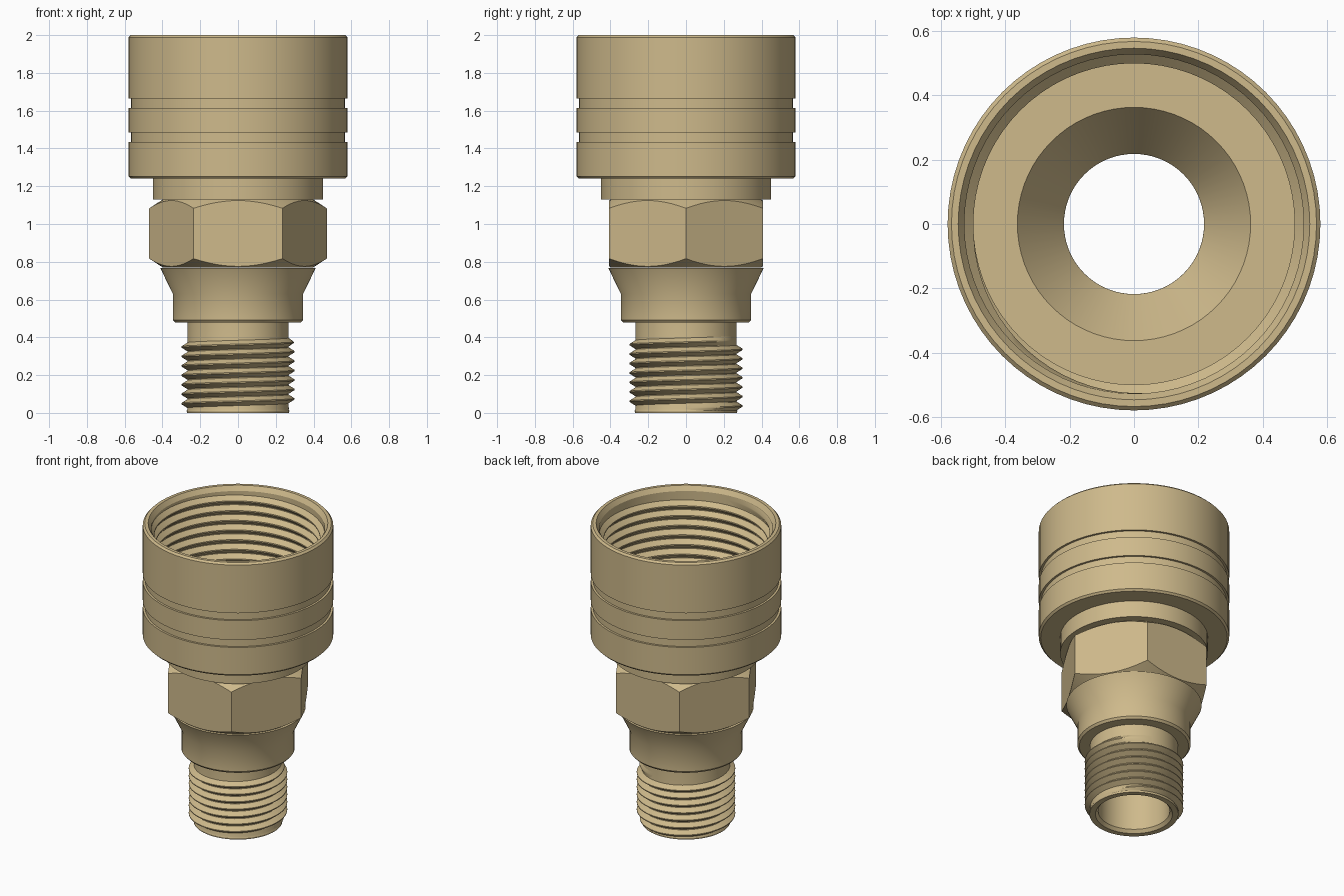
import bpy, bmesh, math

cube = bpy.data.objects.get("Cube")
if cube:
    bpy.data.objects.remove(cube, do_unlink=True)

SEG = 72
BORE = 0.218

brass = bpy.data.materials.new("satin brass")
brass.use_nodes = True
colour = (0.62, 0.49, 0.26, 1)
brass.diffuse_color = colour
brass.node_tree.nodes["Principled BSDF"].inputs["Base Color"].default_value = colour


def finish(bm, name):
    bmesh.ops.recalc_face_normals(bm, faces=bm.faces)
    mesh = bpy.data.meshes.new(name)
    bm.to_mesh(mesh)
    bm.free()
    mesh.materials.append(brass)
    ob = bpy.data.objects.new(name, mesh)
    bpy.context.collection.objects.link(ob)
    bpy.ops.object.select_all(action='DESELECT')
    ob.select_set(True)
    bpy.context.view_layer.objects.active = ob
    bpy.ops.object.shade_smooth_by_angle(angle=math.radians(30))
    return ob


def lathe(name, profile):
    """Revolve a closed (r, z) loop; profile may be a function of the angle."""
    bm = bmesh.new()
    rings = []
    for i in range(SEG):
        a = 2 * math.pi * i / SEG
        pts = profile(a) if callable(profile) else profile
        rings.append([bm.verts.new((r * math.cos(a), r * math.sin(a), z)) for r, z in pts])
    n = len(rings[0])
    for i in range(SEG):
        p, q = rings[i], rings[(i + 1) % SEG]
        for j in range(n):
            k = (j + 1) % n
            bm.faces.new((p[j], q[j], q[k], p[k]))
    return finish(bm, name)


def thread(name, root, crest, z0, z1, pitch):
    """Sweep a V-shaped ridge along a right-handed helix, fading at both ends."""
    bm = bmesh.new()
    turns = (z1 - z0) / pitch
    steps = int(turns * SEG)
    back = root - 0.01 if crest > root else root + 0.01
    flat, half = pitch * 0.06, pitch * 0.46
    rows = []
    for i in range(steps + 1):
        a = 2 * math.pi * i / SEG
        z = z0 + pitch * i / SEG
        fade = min(1, 4 * i / SEG, 4 * (steps - i) / SEG)
        top = root + (crest - root) * fade
        section = [(back, -half), (root, -half), (top, -flat),
                   (top, flat), (root, half), (back, half)]
        rows.append([bm.verts.new((r * math.cos(a), r * math.sin(a), z + dz))
                     for r, dz in section])
    for p, q in zip(rows, rows[1:]):
        for j in range(6):
            k = (j + 1) % 6
            bm.faces.new((p[j], q[j], q[k], p[k]))
    bm.faces.new(rows[0])
    bm.faces.new(rows[-1])
    return finish(bm, name)


# Large socket: grooved sleeve, stepped collar, threaded cup and funnel seat
lathe("socket_sleeve", [
    (BORE, 1.13), (0.45, 1.13), (0.45, 1.24), (0.568, 1.24), (0.58, 1.252),
    (0.58, 1.435), (0.566, 1.435), (0.566, 1.485), (0.58, 1.485),
    (0.58, 1.615), (0.566, 1.615), (0.566, 1.665), (0.58, 1.665),
    (0.58, 1.988), (0.568, 2.0), (0.547, 2.0), (0.528, 1.97),
    (0.528, 1.32), (0.363, 1.32), (BORE, 1.13 - 0.0005)])
thread("socket_thread", 0.528, 0.50, 1.37, 1.94, 0.065)


# Hexagonal wrench section with conically trimmed corners
def hex_profile(a):
    off = (a % (math.pi / 3)) - math.pi / 6
    r = 0.407 / math.cos(off)
    drop = (r - 0.398) * 0.65
    return [(BORE, 0.77), (0.398, 0.77), (r, 0.77 + drop),
            (r, 1.13 - drop), (0.398, 1.13), (BORE, 1.13)]


lathe("hex_section", hex_profile)

# Flared shoulder beneath the hexagon
lathe("flared_shoulder", [
    (BORE, 0.478), (0.333, 0.478), (0.345, 0.492), (0.345, 0.63),
    (0.412, 0.768), (BORE, 0.768)])

# Narrow threaded spigot with chamfered mouth
lathe("spigot_core", [
    (0.235, 0.0), (0.27, 0.0), (0.272, 0.01), (0.268, 0.02), (0.268, 0.48),
    (BORE, 0.48), (BORE, 0.02)])
thread("spigot_thread", 0.268, 0.30, 0.024, 0.385, 0.05)
